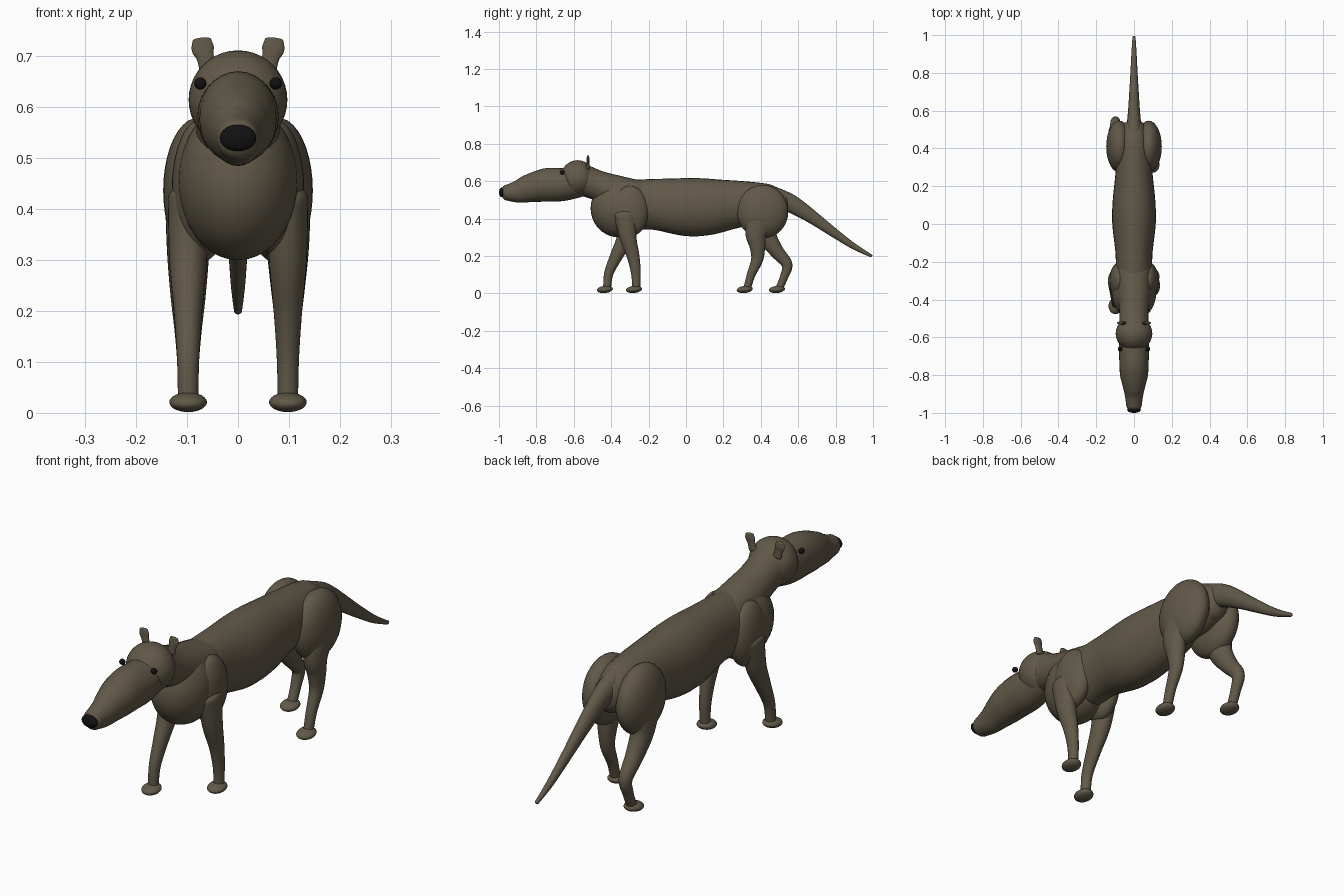
import bpy, bmesh, math
from mathutils import Vector

cube = bpy.data.objects.get("Cube")
if cube:
    bpy.data.objects.remove(cube)


def material(name, rgb, roughness):
    m = bpy.data.materials.new(name)
    m.use_nodes = True
    m.diffuse_color = (*rgb, 1)
    node = m.node_tree.nodes["Principled BSDF"]
    node.inputs["Base Color"].default_value = (*rgb, 1)
    node.inputs["Roughness"].default_value = roughness
    return m


fur = material("brown fur", (0.12, 0.10, 0.066), 0.8)
black = material("black", (0.006, 0.006, 0.007), 0.5)


def finish(bm, name, mat):
    bmesh.ops.recalc_face_normals(bm, faces=bm.faces)
    for f in bm.faces:
        f.smooth = True
    mesh = bpy.data.meshes.new(name)
    bm.to_mesh(mesh)
    bm.free()
    mesh.materials.append(mat)
    ob = bpy.data.objects.new(name, mesh)
    bpy.context.collection.objects.link(ob)
    return ob


def ellipsoid(name, centre, radii, mat=fur, tilt=0):
    bm = bmesh.new()
    bmesh.ops.create_uvsphere(bm, u_segments=32, v_segments=20, radius=1)
    for v in bm.verts:
        v.co = Vector((v.co.x * radii[0], v.co.y * radii[1], v.co.z * radii[2]))
    ob = finish(bm, name, mat)
    ob.location = centre
    ob.rotation_euler.x = tilt
    return ob


def spline(a, b, c, d, t):
    return 0.5 * (2 * b + (c - a) * t + (2 * a - 5 * b + 4 * c - d) * t * t
                  + (3 * b - a - 3 * c + d) * t ** 3)


def limb(name, x, keys, cap=0.7, steps=6, sides=28):
    """Smooth tube; each key is y, z, half width in x, half depth, x offset."""
    keys = [Vector((x + (k[4] if len(k) > 4 else 0), *k[:4])) for k in keys]
    padded = [keys[0]] + keys + [keys[-1]]
    rows = [spline(*padded[i:i + 4], s / steps)
            for i in range(len(keys) - 1) for s in range(steps)] + [keys[-1]]
    places = [Vector(r[:3]) for r in rows]
    rings = []
    for i, r in enumerate(rows):
        tangent = (places[min(i + 1, len(rows) - 1)] - places[max(i - 1, 0)]).normalized()
        rings.append((places[i], tangent, r[3], r[4]))

    def dome(ring, sign):
        p, t, a, b = ring
        length = min(a, b) * cap
        angles = [math.pi / 2 * k / 6 for k in range(1, 6)]
        return [(p + t * sign * length * math.sin(g), t, a * math.cos(g), b * math.cos(g))
                for g in angles]

    rings = dome(rings[0], -1)[::-1] + rings + dome(rings[-1], 1)
    bm = bmesh.new()
    loops = []
    for p, t, a, b in rings:
        side = Vector((1, 0, 0))
        side = (side - t * side.dot(t)).normalized()
        up = t.cross(side)
        angles = [math.tau * k / sides for k in range(sides)]
        loops.append([bm.verts.new(p + side * a * math.cos(g) + up * b * math.sin(g))
                      for g in angles])
    for lo, hi in zip(loops, loops[1:]):
        for k in range(sides):
            n = (k + 1) % sides
            bm.faces.new((lo[k], lo[n], hi[n], hi[k]))
    bm.faces.new(loops[0])
    bm.faces.new(loops[-1])
    return finish(bm, name, fur)


# Trunk, chest, neck and tail
limb("torso", 0, [(-0.32, 0.47, 0.1, 0.135), (-0.17, 0.476, 0.097, 0.136),
                  (0, 0.462, 0.115, 0.155), (0.12, 0.463, 0.113, 0.151),
                  (0.25, 0.475, 0.1, 0.13), (0.36, 0.48, 0.09, 0.115),
                  (0.45, 0.475, 0.08, 0.105), (0.51, 0.47, 0.06, 0.075)])
ellipsoid("chest", (0, -0.36, 0.455), (0.118, 0.15, 0.155))
limb("neck", 0, [(-0.56, 0.61, 0.08, 0.085), (-0.48, 0.58, 0.077, 0.08),
                 (-0.38, 0.545, 0.085, 0.088), (-0.26, 0.52, 0.09, 0.085)])
limb("tail", 0, [(0.47, 0.51, 0.045, 0.06), (0.55, 0.485, 0.036, 0.05),
                 (0.62, 0.445, 0.03, 0.042), (0.7, 0.39, 0.025, 0.033),
                 (0.8, 0.318, 0.019, 0.024), (0.9, 0.25, 0.014, 0.016),
                 (0.99, 0.201, 0.008, 0.008)])

# Head
ellipsoid("cranium", (0, -0.58, 0.615), (0.097, 0.092, 0.097))
limb("snout", 0, [(-0.57, 0.595, 0.075, 0.08), (-0.66, 0.582, 0.08, 0.088),
                  (-0.74, 0.58, 0.077, 0.09), (-0.8, 0.57, 0.074, 0.082),
                  (-0.85, 0.558, 0.062, 0.073), (-0.9, 0.544, 0.05, 0.06),
                  (-0.96, 0.538, 0.041, 0.042)])
ellipsoid("nose", (0, -0.984, 0.54), (0.036, 0.016, 0.026), black)

# Leg paths from the top down to the ankle; the stride differs on each side
front_paths = {
    1: [(-0.325, 0.42, 0.04, 0.06), (-0.31, 0.3, 0.037, 0.045), (-0.283, 0.2, 0.028, 0.034),
        (-0.268, 0.11, 0.022, 0.026), (-0.266, 0.03, 0.02, 0.021)],
    -1: [(-0.3, 0.42, 0.04, 0.06), (-0.325, 0.3, 0.037, 0.045), (-0.372, 0.2, 0.028, 0.034),
         (-0.412, 0.11, 0.022, 0.025), (-0.422, 0.03, 0.02, 0.021)]}
rear_paths = {
    1: [(0.4, 0.41, 0.045, 0.08), (0.375, 0.32, 0.041, 0.058), (0.382, 0.25, 0.034, 0.042),
        (0.38, 0.18, 0.026, 0.032), (0.348, 0.1, 0.021, 0.023), (0.328, 0.03, 0.02, 0.02)],
    -1: [(0.41, 0.41, 0.045, 0.08), (0.43, 0.31, 0.041, 0.055), (0.485, 0.225, 0.034, 0.038),
         (0.54, 0.155, 0.026, 0.029), (0.525, 0.09, 0.021, 0.022), (0.5, 0.03, 0.02, 0.02)]}

# Paired parts
for s, word in ((1, "left"), (-1, "right")):
    ellipsoid(word + "_eye", (s * 0.074, -0.662, 0.647), (0.012, 0.012, 0.012), black)
    limb(word + "_ear", 0, [(-0.525, 0.67, 0.018, 0.009, s * 0.057),
                            (-0.525, 0.697, 0.017, 0.008, s * 0.064),
                            (-0.524, 0.715, 0.022, 0.008, s * 0.069),
                            (-0.524, 0.733, 0.018, 0.006, s * 0.071)])
    ellipsoid(word + "_shoulder", (s * 0.075, -0.3, 0.44), (0.055, 0.1, 0.135))
    ellipsoid(word + "_thigh", (s * 0.078, 0.41, 0.437), (0.069, 0.137, 0.143))
    for end, paths, toe in (("front", front_paths, 0.012), ("rear", rear_paths, 0.014)):
        path = paths[s]
        limb(f"{word}_{end}_leg", s * 0.098, path)
        ankle = path[-1][0]
        ellipsoid(f"{word}_{end}_foot", (s * 0.098, ankle - toe, 0.021),
                  (0.037, 0.043, 0.019), tilt=0.1)
